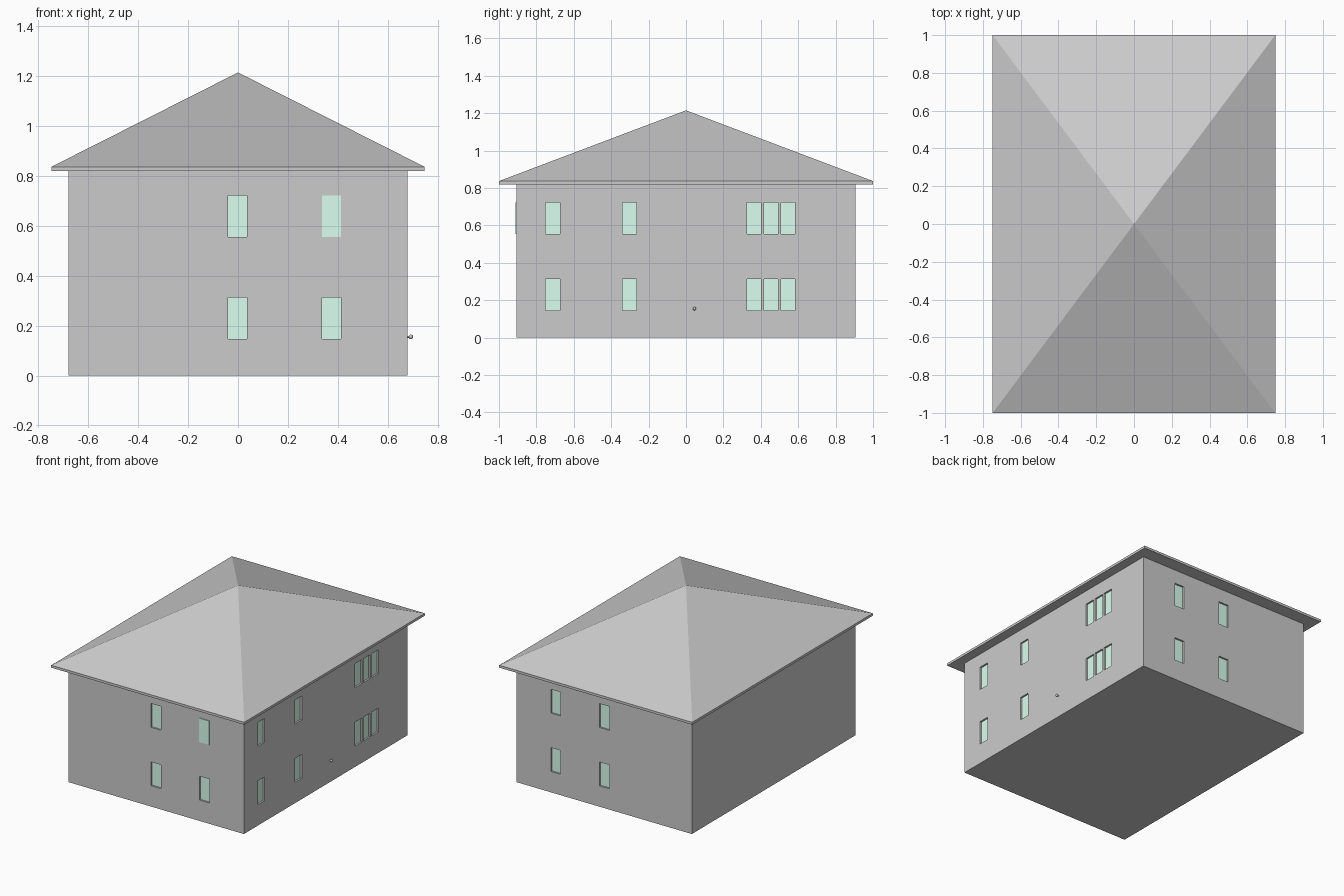
import bpy, bmesh, math
from mathutils import Matrix, Vector

if "Cube" in bpy.data.objects:
    bpy.data.objects.remove(bpy.data.objects["Cube"])

HX, HY, WALL = 0.68, 0.906, 0.82        # wall half sizes and height
RECESS = 0.012                          # window depth into the wall
ROWS = [(0.146, 0.313), (0.555, 0.722)]  # window bottoms and tops
END_X = [(-0.04, 0.036), (0.337, 0.413)]
SIDE_Y = [(-0.75, -0.675), (-0.34, -0.265),
          (0.326, 0.402), (0.417, 0.493), (0.508, 0.584)]


def add_box(bm, lo, hi):
    lo, hi = Vector(lo), Vector(hi)
    m = Matrix.Translation((lo + hi) / 2) @ Matrix.Diagonal((*(hi - lo), 1))
    return bmesh.ops.create_cube(bm, size=1, matrix=m)["verts"]


def finish(bm, name, material=None):
    mesh = bpy.data.meshes.new(name)
    bm.to_mesh(mesh)
    bm.free()
    obj = bpy.data.objects.new(name, mesh)
    bpy.context.collection.objects.link(obj)
    if material:
        mesh.materials.append(material)
    return obj


glass = bpy.data.materials.new("window_glass")
glass.diffuse_color = (0.7, 1.0, 0.86, 1)
glass.use_nodes = True
glass.node_tree.nodes["Principled BSDF"].inputs["Base Color"].default_value = glass.diffuse_color

# Walls
bm = bmesh.new()
add_box(bm, (-HX, -HY, 0), (HX, HY, WALL))
walls = finish(bm, "walls")

# Window panes and the recesses cut for them
cut, panes = bmesh.new(), bmesh.new()
for z0, z1 in ROWS:
    for a, b in END_X:
        for s in (-1, 1):
            proud = s < 0 and a > 0.3 and z0 > 0.5   # one pane sits slightly proud
            out = HY + 0.005 if proud else HY - RECESS
            ys = sorted((s * (HY - 0.02), s * out))
            add_box(panes, (a, ys[0], z0), (b, ys[1], z1))
            if not proud:
                ys = sorted((s * (HY - RECESS - 0.001), s * (HY + 0.05)))
                add_box(cut, (a, ys[0], z0), (b, ys[1], z1))
    for a, b in SIDE_Y:
        add_box(panes, (HX - 0.02, a, z0), (HX - RECESS, b, z1))
        add_box(cut, (HX - RECESS - 0.001, a, z0), (HX + 0.05, b, z1))
finish(panes, "window_panes", glass)
cutter = finish(cut, "window_cutter")
cutter.hide_render = True
cutter.hide_viewport = True
mod = walls.modifiers.new("window_recesses", "BOOLEAN")
mod.operation = "DIFFERENCE"
mod.solver = "EXACT"
mod.object = cutter

# Hipped roof: eaves slab with its top face raised to a point
bm = bmesh.new()
add_box(bm, (-0.748, -1, WALL), (0.748, 1, 0.837))
bm.normal_update()
top = max(bm.faces, key=lambda f: f.calc_center_median().z)
tip = bmesh.ops.poke(bm, faces=[top])["verts"][0]
tip.co.z = 1.215
finish(bm, "roof")

# Door knob on the right wall
bm = bmesh.new()
at = Matrix.Translation((0.693, 0.045, 0.155))
bmesh.ops.create_uvsphere(bm, u_segments=16, v_segments=10, radius=0.009, matrix=at)
stem = Matrix.Translation((0.684, 0.045, 0.155)) @ Matrix.Rotation(math.pi / 2, 4, "Y")
bmesh.ops.create_cone(bm, cap_ends=True, segments=12, radius1=0.004,
                      radius2=0.004, depth=0.012, matrix=stem)
knob = finish(bm, "door_knob")
bpy.context.view_layer.objects.active = knob
knob.select_set(True)
bpy.ops.object.shade_smooth_by_angle(angle=math.radians(40))
